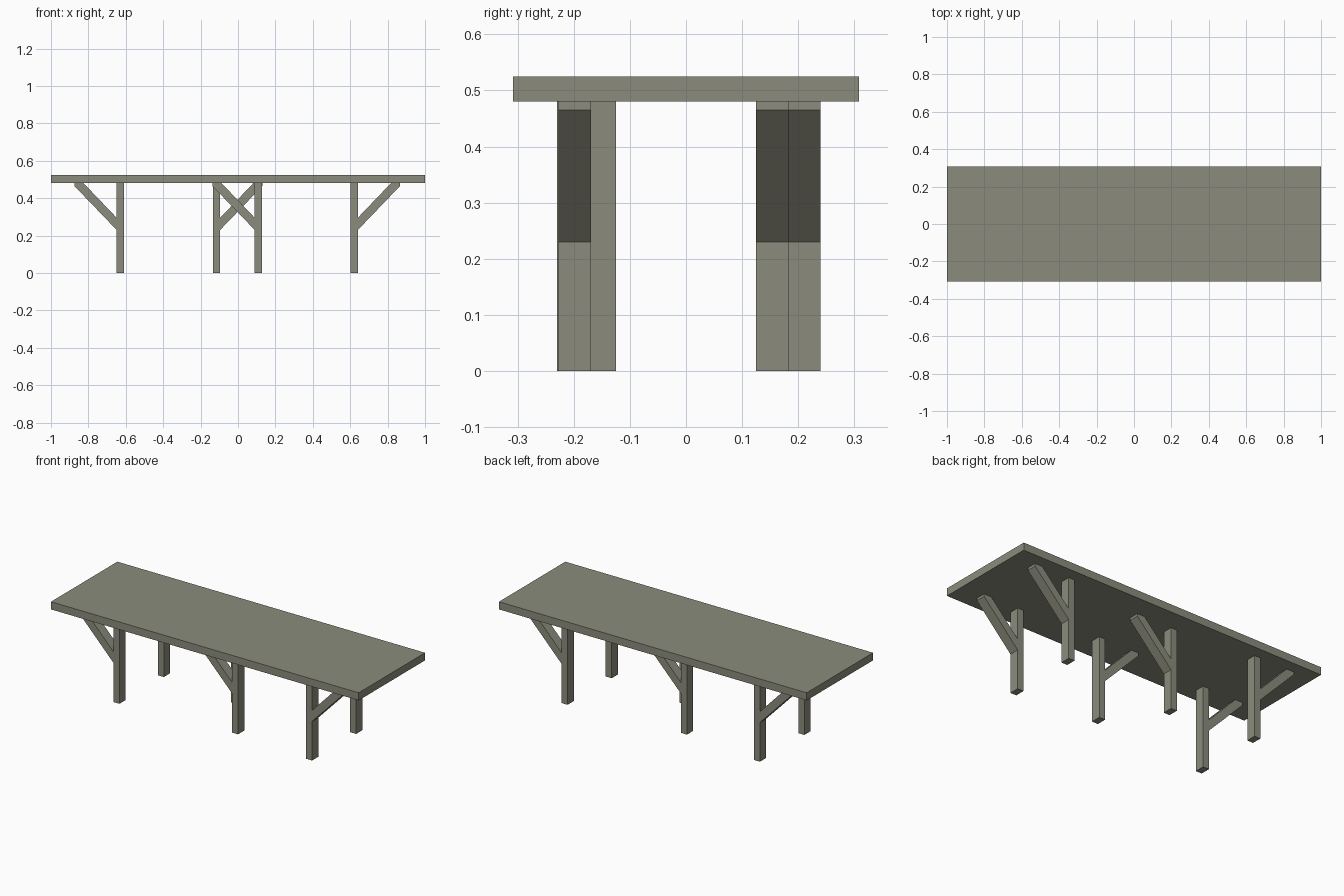
import bpy
import bmesh

cube = bpy.data.objects.get("Cube")
if cube:
    bpy.data.objects.remove(cube, do_unlink=True)

# One weathered timber colour
timber = bpy.data.materials.new("weathered_timber")
timber.use_nodes = True
colour = (0.26, 0.264, 0.204, 1.0)
timber.diffuse_color = colour
timber.node_tree.nodes["Principled BSDF"].inputs["Base Color"].default_value = colour

TOP_Z, UNDER_Z = 0.525, 0.48
LEG_X, LEG_Y = 0.039, 0.058


def extrude_profile(name, profile, y, depth):
    """Extrude an x-z outline along y, centred on y."""
    bm = bmesh.new()
    face = bm.faces.new([bm.verts.new((x, y - depth / 2, z)) for x, z in profile])
    new = bmesh.ops.extrude_face_region(bm, geom=[face])["geom"]
    verts = [v for v in new if isinstance(v, bmesh.types.BMVert)]
    bmesh.ops.translate(bm, verts=verts, vec=(0, depth, 0))
    bmesh.ops.recalc_face_normals(bm, faces=bm.faces)
    mesh = bpy.data.meshes.new(name)
    bm.to_mesh(mesh)
    bm.free()
    mesh.materials.append(timber)
    obj = bpy.data.objects.new(name, mesh)
    bpy.context.collection.objects.link(obj)


def board(name, x, y, width, depth, low, high):
    a, b = x - width / 2, x + width / 2
    extrude_profile(name, [(a, low), (b, low), (b, high), (a, high)], y, depth)


def braced_leg(name, x, y, side):
    """Square post with a diagonal brace rising towards side (+1 or -1)."""
    board(name + "_leg", x, y, LEG_X, LEG_Y, 0, UNDER_Z)
    start = x + side * LEG_X / 2
    outline = [(0, 0.23), (0.226, 0.465), (0.226, UNDER_Z), (0.177, UNDER_Z), (0, 0.295)]
    extrude_profile(name + "_brace", [(start + side * dx, z) for dx, z in outline], y, LEG_Y)


# Tabletop slab
board("tabletop", 0, 0, 2.0, 0.616, UNDER_Z, TOP_Z)

# Corner legs brace outwards, middle legs brace past the centre
for name, x, y, side in [
    ("front_left", 0.621, -0.198, 1),
    ("front_right", -0.629, -0.201, -1),
    ("back_left", 0.621, 0.211, 1),
    ("back_right", -0.629, 0.211, -1),
    ("front_middle", 0.109, -0.154, -1),
    ("back_middle", -0.115, 0.154, 1),
]:
    braced_leg(name, x, y, side)
